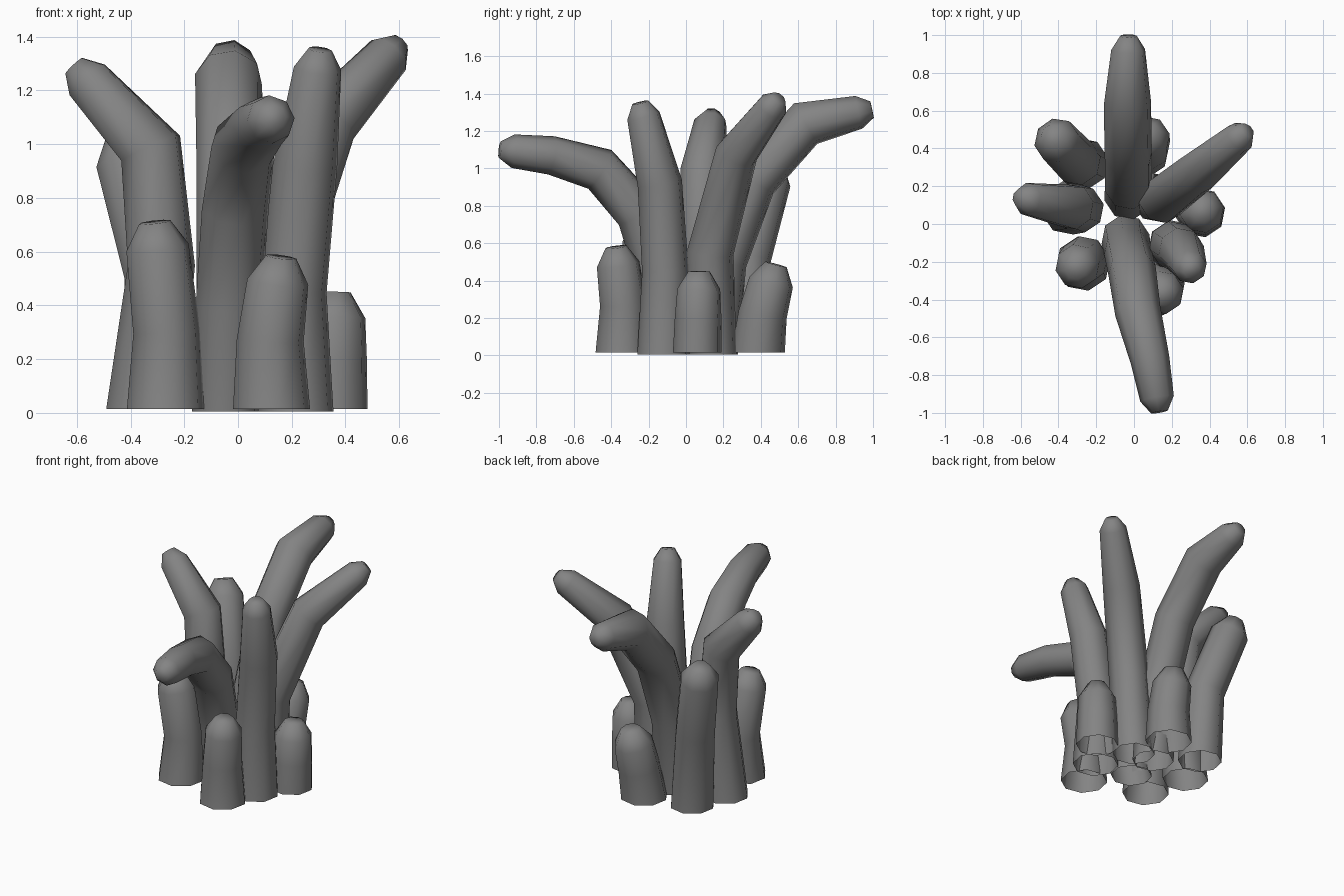
import bpy, bmesh, math
from mathutils import Vector

SIDES = 8

# dark grey for all tentacles
grey = bpy.data.materials.new("dark_grey")
grey.diffuse_color = (0.23, 0.23, 0.23, 1)


def tentacle(name, path):
    """Tapered tube along (x, y, z, radius) points; open base, blunt tip at the last point."""
    pts = [Vector(p[:3]) for p in path]
    radii = [p[3] for p in path]
    # replace the end point by a shoulder ring and a smaller tip ring
    end_dir = (pts[-1] - pts[-2]).normalized()
    tip, r = pts[-1], radii[-1]
    pts[-1] = tip - end_dir * r * 0.85
    pts.append(tip)
    radii.append(r * 0.5)

    bm = bmesh.new()
    rings = []
    n = len(pts)
    side = Vector((1, 0, 0))
    for i, (c, rad) in enumerate(zip(pts, radii)):
        if i == 0:
            t = Vector((0, 0, 1))
        elif i == n - 1:
            t = end_dir
        else:
            t = ((pts[i] - pts[i - 1]).normalized() + (pts[i + 1] - pts[i]).normalized()).normalized()
        side = (side - t * side.dot(t)).normalized()
        up = t.cross(side)
        ring = []
        for k in range(SIDES):
            a = 2 * math.pi * (k + 0.25) / SIDES
            ring.append(bm.verts.new(c + (side * math.cos(a) + up * math.sin(a)) * rad * 1.06))
        rings.append(ring)
    for lo, hi in zip(rings, rings[1:]):
        for k in range(SIDES):
            j = (k + 1) % SIDES
            bm.faces.new((lo[k], lo[j], hi[j], hi[k]))
    bm.faces.new(rings[-1])
    for f in bm.faces:
        f.smooth = True
    me = bpy.data.meshes.new(name)
    bm.to_mesh(me)
    bm.free()
    me.materials.append(grey)
    ob = bpy.data.objects.new(name, me)
    bpy.context.collection.objects.link(ob)


# tall inner tentacles
tentacle("tall_back", [(-0.03, 0.15, 0.005, 0.122), (-0.03, 0.20, 0.50, 0.12),
                       (-0.03, 0.36, 0.93, 0.12), (-0.035, 0.64, 1.24, 0.12),
                       (-0.03, 0.995, 1.315, 0.086)])
tentacle("tall_back_right", [(0.12, 0.14, 0.005, 0.125), (0.15, 0.13, 0.55, 0.12),
                             (0.33, 0.27, 1.08, 0.11), (0.60, 0.495, 1.375, 0.08)])
tentacle("tall_front", [(-0.045, -0.08, 0.005, 0.122), (-0.035, -0.14, 0.40, 0.118),
                        (-0.01, -0.25, 0.76, 0.12), (0.02, -0.46, 0.995, 0.115),
                        (0.085, -0.72, 1.07, 0.098), (0.135, -0.995, 1.10, 0.085)])
tentacle("tall_left", [(-0.35, 0.085, 0.015, 0.135), (-0.285, 0.08, 0.55, 0.12),
                       (-0.325, 0.09, 0.985, 0.115), (-0.61, 0.14, 1.292, 0.085)])
tentacle("tall_right", [(0.215, -0.12, 0.005, 0.135), (0.205, -0.11, 0.45, 0.12),
                        (0.25, -0.14, 0.92, 0.115), (0.305, -0.245, 1.352, 0.085)])

# shorter outer tentacles
tentacle("short_front_left", [(-0.27, -0.21, 0.015, 0.138), (-0.265, -0.19, 0.30, 0.12),
                              (-0.31, -0.235, 0.71, 0.112)])
tentacle("short_front_right", [(0.125, -0.34, 0.015, 0.138), (0.12, -0.335, 0.27, 0.12),
                               (0.16, -0.375, 0.58, 0.11)])
tentacle("short_right", [(0.352, 0.06, 0.015, 0.125), (0.355, 0.065, 0.20, 0.12),
                         (0.362, 0.07, 0.45, 0.11)])
tentacle("short_back", [(0.04, 0.385, 0.015, 0.138), (0.06, 0.41, 0.22, 0.125),
                        (0.075, 0.48, 0.487, 0.115)])
tentacle("short_back_left", [(-0.27, 0.32, 0.015, 0.13), (-0.30, 0.33, 0.52, 0.12),
                             (-0.435, 0.468, 1.03, 0.115)])
